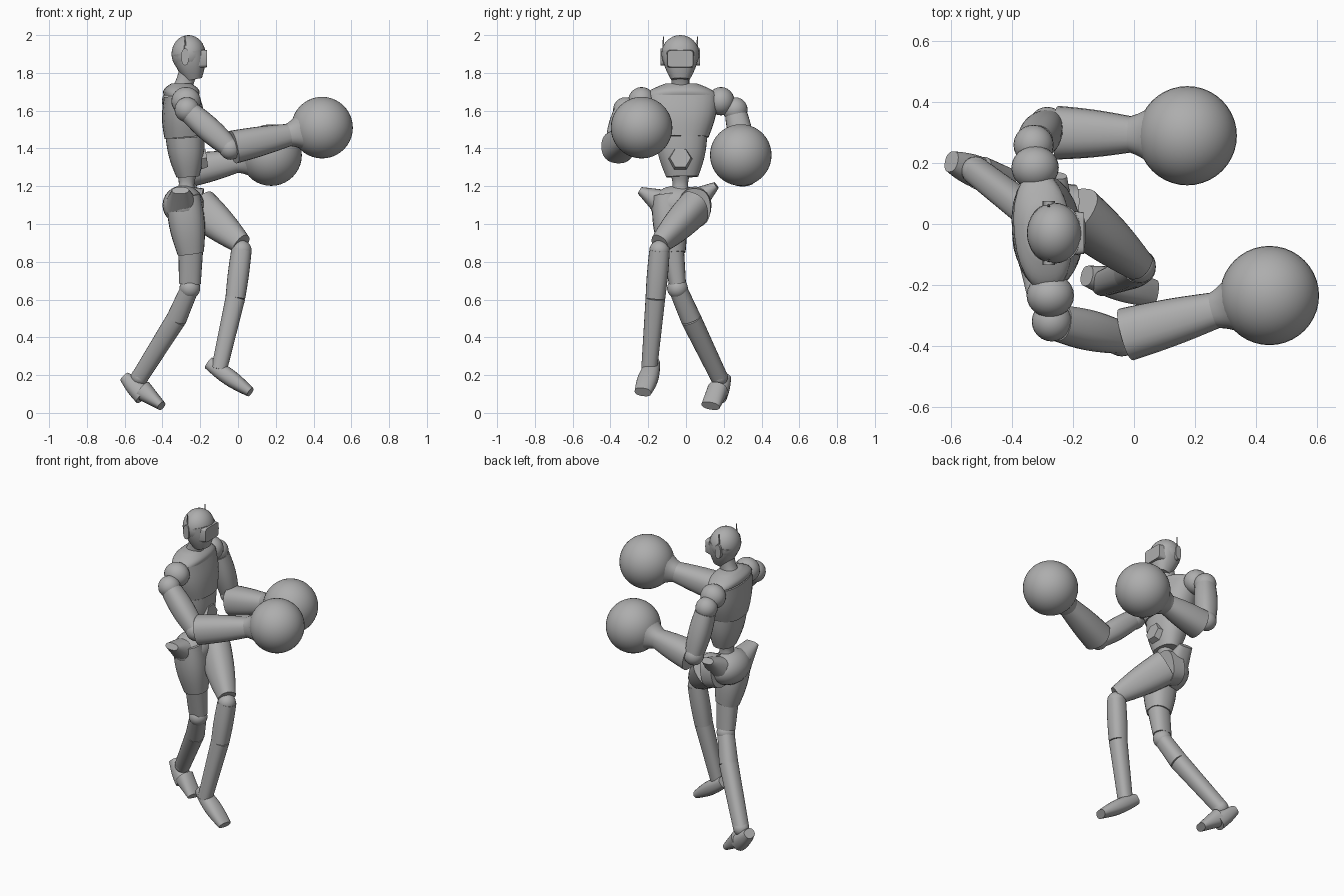
import bpy, bmesh, math
from mathutils import Vector, Matrix

cube = bpy.data.objects.get("Cube")
if cube:
    bpy.data.objects.remove(cube, do_unlink=True)

grey = bpy.data.materials.new("plain grey")
grey.use_nodes = True
grey.diffuse_color = (.42, .42, .42, 1)
grey.node_tree.nodes["Principled BSDF"].inputs["Base Color"].default_value = grey.diffuse_color

ACROSS, FORWARD, UP = Vector((0, 1, 0)), Vector((1, 0, 0)), Vector((0, 0, 1))
SIDES = {"right": -1, "left": 1}


def finish(name, bm):
    bmesh.ops.recalc_face_normals(bm, faces=bm.faces)
    mesh = bpy.data.meshes.new(name)
    bm.to_mesh(mesh)
    bm.free()
    mesh.materials.append(grey)
    mesh.shade_smooth()
    mesh.set_sharp_from_angle(angle=math.radians(40))
    bpy.context.collection.objects.link(bpy.data.objects.new(name, mesh))


def signed_power(value, power):
    return math.copysign(abs(value) ** power, value)


def tube(name, start, end, start_size, end_size, bulge=0, wide=ACROSS, power=.85, sides=24, steps=8):
    """Tapered, bulging tube; each size is a radius or a (width, depth) pair."""
    start, end = Vector(start), Vector(end)
    sizes = [Vector(s if isinstance(s, tuple) else (s, s)) for s in (start_size, end_size)]
    along = (end - start).normalized()
    u = (wide - along * wide.dot(along)).normalized()
    v = along.cross(u)
    bm = bmesh.new()
    rings = []
    for step in range(steps + 1):
        f = step / steps
        swell = bulge * math.sin(math.pi * f)
        width, depth = sizes[0].lerp(sizes[1], f)
        ring = []
        for k in range(sides):
            turn = math.tau * k / sides
            across = u * signed_power(math.cos(turn), power) * (width + swell)
            deep = v * signed_power(math.sin(turn), power) * (depth + swell)
            ring.append(bm.verts.new(start.lerp(end, f) + across + deep))
        rings.append(ring)
    for low, high in zip(rings, rings[1:]):
        for k in range(sides):
            bm.faces.new((low[k - 1], low[k], high[k], high[k - 1]))
    bm.faces.new(rings[0])
    bm.faces.new(rings[-1])
    finish(name, bm)


def ball(name, centre, radii, segments=24):
    size = radii if isinstance(radii, tuple) else (radii, radii, radii)
    bm = bmesh.new()
    bmesh.ops.create_uvsphere(bm, u_segments=segments, v_segments=segments // 2, radius=1,
                              matrix=Matrix.Translation(centre) @ Matrix.Diagonal((*size, 1)))
    finish(name, bm)


# Head, visor and ear pieces
middle = -.03
ball("skull", (-.262, middle, 1.9), (.09, .1, .1), segments=32)
tube("jaw", (-.262, middle, 1.91), (-.235, middle, 1.765), (.098, .088), (.05, .045), bulge=.01)
tube("visor", (-.21, middle, 1.875), (-.165, middle, 1.875), (.075, .05), (.068, .045), power=.3)
for label, side in SIDES.items():
    ear = Vector((-.28, middle + side * .09, 1.885))
    tube(label + "_ear_piece", ear - ACROSS * .015, ear + ACROSS * .015, (.045, .02), (.045, .02), wide=UP)
    tube(label + "_antenna", ear + UP * .03, ear + UP * .11, .006, .002, sides=8)
tube("neck", (-.3, middle, 1.7), (-.265, middle, 1.8), .055, .05, bulge=-.005)

# Torso, turned a little about the upright axis
turned = Vector((-.1, 1, 0))
waist_line, shoulder_line = Vector((-.28, -.025, 1.46)), Vector((-.3, -.025, 1.68))
tube("chest", waist_line, shoulder_line, (.145, .108), (.195, .09), .012, turned)
tube("shoulder_slope", shoulder_line, shoulder_line + UP * .065, (.195, .09), (.08, .05), .02, turned)
tube("abdomen", waist_line, (-.265, -.02, 1.25), (.138, .102), (.085, .06), .01, turned)
tube("belly_plate", (-.2, middle, 1.345), (-.165, middle, 1.35), .065, .055, power=1, sides=6)
tube("waist", (-.27, middle, 1.27), (-.275, middle, 1.15), .055, .055, bulge=-.014)


def arm(label, elbow, wrist_start, glove):
    """Shoulder, upper arm, elbow, forearm, flared cuff and round glove."""
    side = SIDES[label]
    joint = Vector((-.3 - side * .03, middle + side * .29, 1.605))
    ball(label + "_shoulder_cap", (-.3 - side * .025, side * .21 - .025, 1.65), (.078, .072, .075))
    ball(label + "_shoulder_joint", joint, .066)
    tube(label + "_upper_arm", joint.lerp(Vector(elbow), .1), elbow, .06, .052, bulge=.01)
    ball(label + "_elbow", elbow, .06)
    glove = Vector(glove)
    reach = (glove - Vector(wrist_start)).normalized()
    wrist = glove - reach * .19
    tube(label + "_forearm", wrist_start, wrist, .088, .06, bulge=.004)
    tube(label + "_cuff", wrist, glove - reach * .11, .06, .105, bulge=-.006)
    ball(label + "_glove", glove, .163, segments=40)


arm("right", (-.04, -.375, 1.4), (-.025, -.363, 1.407), (.445, -.235, 1.51))
arm("left", (-.285, .325, 1.31), (-.25, .3, 1.285), (.175, .29, 1.365))

# Pelvis with flared hip edges
ball("pelvis", (-.29, -.04, 1.1), (.11, .15, .105))
tube("right_hip_flare", (-.3, -.1, 1.1), (-.305, -.245, 1.178), .085, (.045, .02), wide=FORWARD)
tube("left_hip_flare", (-.28, .02, 1.1), (-.265, .16, 1.205), .085, (.045, .02), wide=FORWARD)

# Rear leg
knee, calf, ankle = Vector((-.255, -.045, .66)), Vector((-.325, .025, .5)), Vector((-.52, .175, .19))
tube("right_thigh", (-.29, -.1, 1.15), (-.25, -.07, .845), (.08, .09), (.068, .07), bulge=.015)
tube("right_knee_sleeve", (-.25, -.07, .86), knee + UP * .025, (.06, .065), (.045, .058))
ball("right_knee", knee, .055)
tube("right_upper_shin", knee, calf, .048, .054)
tube("right_lower_shin", calf, ankle, .054, .045)
ball("right_ankle", ankle, .047)
sole = Vector((-.5, .165, .09))
tube("right_heel", (-.6, .205, .19), sole, (.035, .03), .052, bulge=.005)
tube("right_foot", ankle.lerp(sole, .7), (-.405, .13, .037), .055, (.05, .025))

# Leading leg
knee, ankle = Vector((.018, -.14, .86)), Vector((-.1, -.195, .23))
calf = knee.lerp(ankle, .4) + FORWARD * .015
hip = Vector((-.2, .045, 1.085))
tube("left_hip", (-.28, .05, 1.1), hip, (.085, .1), (.085, .105))
tube("left_thigh", hip, knee + UP * .035, (.085, .105), (.05, .055), bulge=.008)
ball("left_knee", knee, .054)
tube("left_upper_shin", knee, calf, .054, .052, bulge=.003)
tube("left_lower_shin", calf, ankle, .052, .042)
tube("left_foot", (-.155, -.17, .265), (.065, -.228, .11), .034, (.045, .026), bulge=.014)
